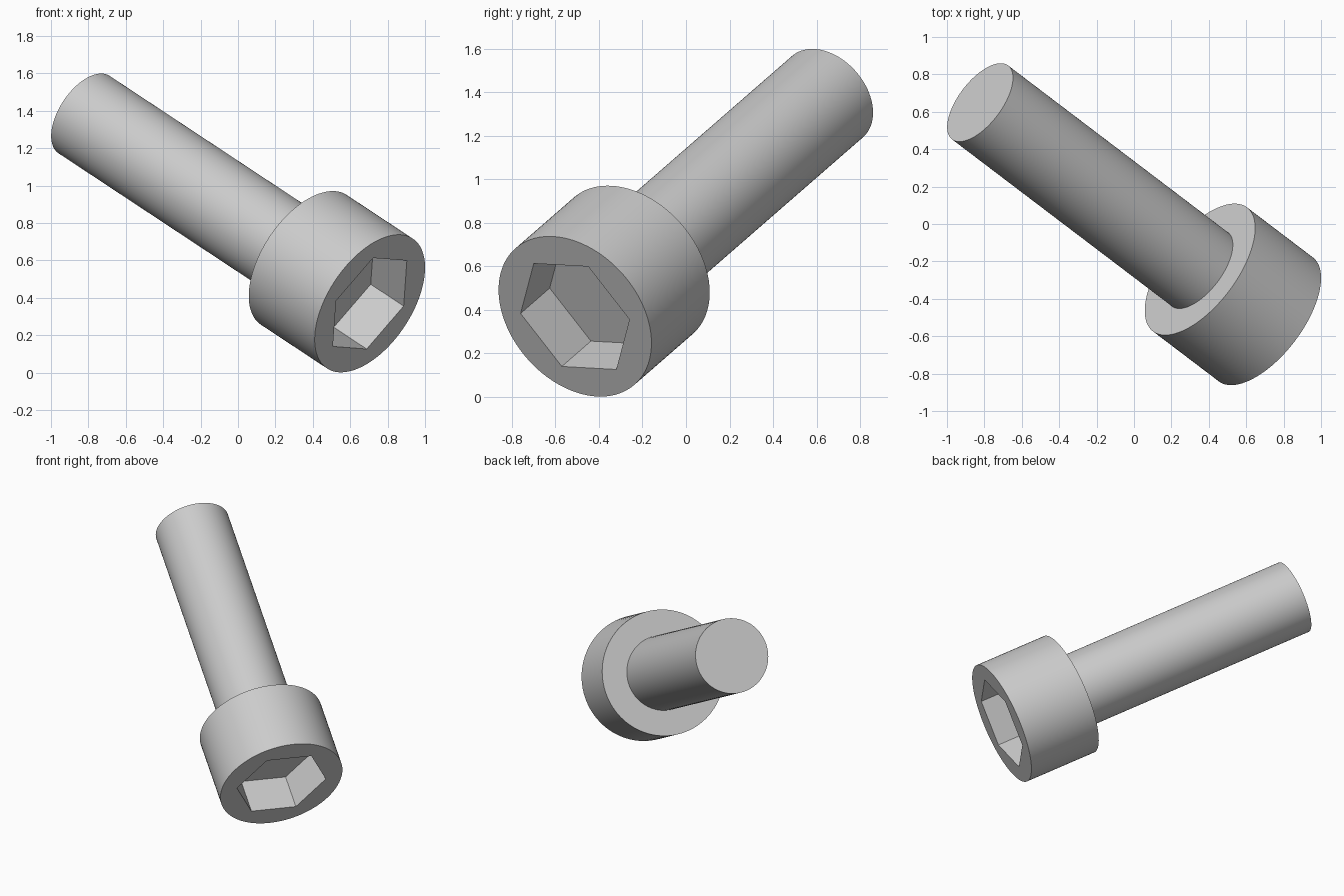
import bpy
import math
from mathutils import Matrix, Vector

default = bpy.data.objects.get("Cube")
if default:
    bpy.data.objects.remove(default, do_unlink=True)

HEAD_R, HEAD_H = 0.416, 0.5
SHAFT_R, TOTAL = 0.248, 2.168
SOCKET_R, SOCKET_D = 0.309, 0.25

steel = bpy.data.materials.new("steel_grey")
steel.use_nodes = True
grey = (0.6, 0.6, 0.6, 1)
steel.diffuse_color = grey
steel.node_tree.nodes["Principled BSDF"].inputs["Base Color"].default_value = grey

# Bolt frame: z runs from the socket face to the shaft tip, x points at a socket corner
axis = Vector((-1.528, 1.16, 1.01)).normalized()
corner = Vector((0.2, 0.06, 0.23))
corner = (corner - axis * corner.dot(axis)).normalized()
side = axis.cross(corner)
frame = Matrix((corner, side, axis)).transposed().to_4x4()
frame.translation = Vector((0.705, -0.51, 0.37))


def prism(name, radius, z0, z1, sides):
    """Closed prism along the bolt axis with a corner on local x."""
    bpy.ops.mesh.primitive_cylinder_add(vertices=sides, radius=radius, depth=z1 - z0)
    ob = bpy.context.object
    ob.name = ob.data.name = name
    ob.data.transform(Matrix.Translation((0, 0, (z0 + z1) / 2))
                      @ Matrix.Rotation(math.pi / 2, 4, "Z"))
    ob.matrix_world = frame
    ob.data.materials.append(steel)
    return ob


# Main parts
head = prism("head", HEAD_R, 0, HEAD_H, 96)
shaft = prism("shaft", SHAFT_R, HEAD_H - 0.01, TOTAL, 96)

# Hexagonal socket cut into the head
cutter = prism("socket_cutter", SOCKET_R, -0.1, SOCKET_D, 6)
cutter.hide_render = True
cut = head.modifiers.new("socket", "BOOLEAN")
cut.operation = "DIFFERENCE"
cut.solver = "EXACT"
cut.object = cutter
bpy.context.view_layer.objects.active = head
bpy.ops.object.modifier_apply(modifier=cut.name)
bpy.data.objects.remove(cutter, do_unlink=True)

# Smooth walls with crisp rims
for ob in (head, shaft):
    bpy.ops.object.select_all(action="DESELECT")
    ob.select_set(True)
    bpy.context.view_layer.objects.active = ob
    bpy.ops.object.shade_smooth_by_angle(angle=math.radians(30))
